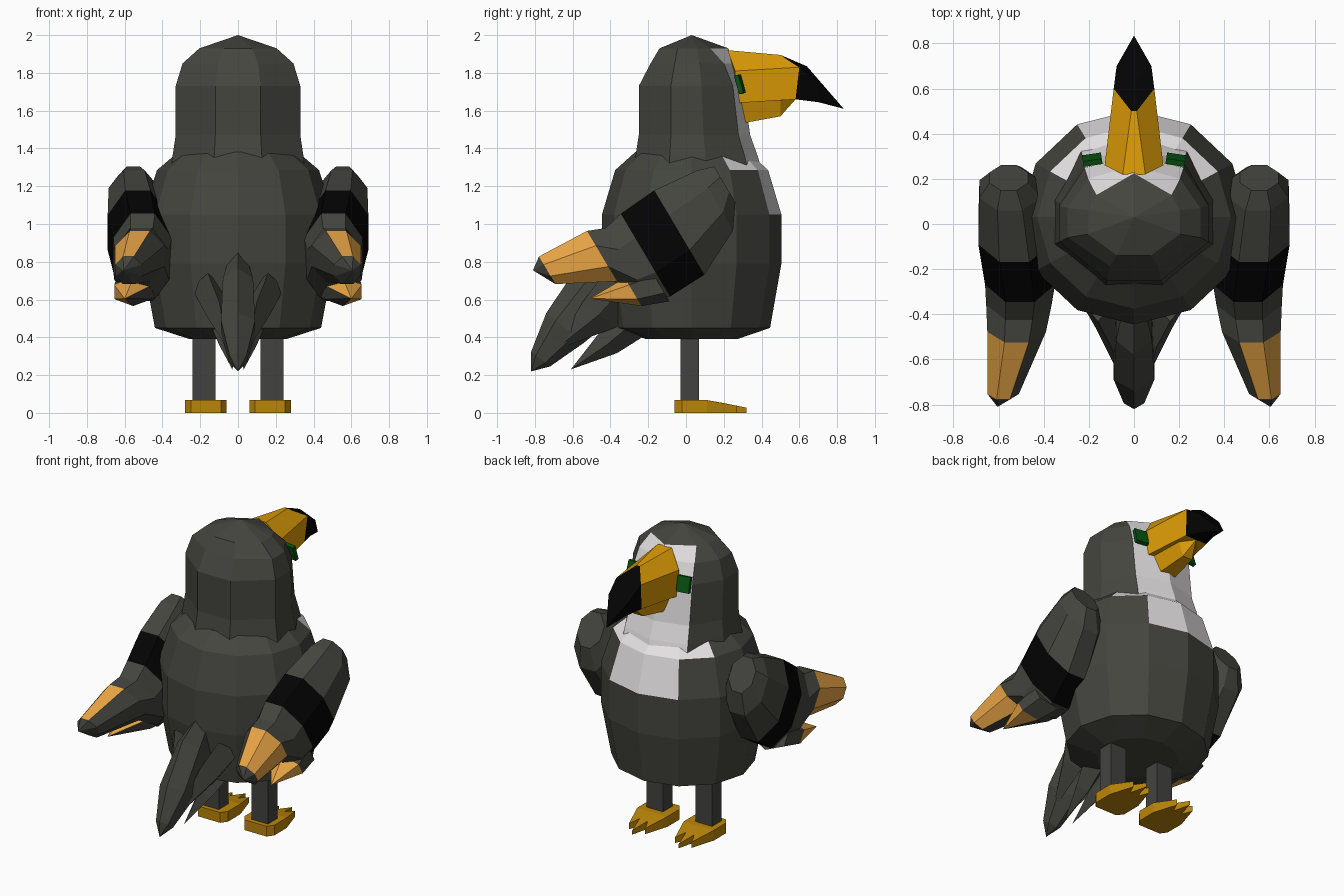
import bpy
import bmesh
from math import sin, cos, pi
from mathutils import Vector, Matrix

default_cube = bpy.data.objects.get("Cube")
if default_cube:
    bpy.data.objects.remove(default_cube, do_unlink=True)


def make_material(name, red, green, blue):
    material = bpy.data.materials.new(name)
    material.use_nodes = True
    color = (red, green, blue, 1)
    material.diffuse_color = color
    shader = material.node_tree.nodes["Principled BSDF"]
    shader.inputs["Base Color"].default_value = color
    shader.inputs["Roughness"].default_value = 1
    shader.inputs["Specular IOR Level"].default_value = 0
    return material


charcoal = make_material("charcoal feather", .058, .06, .049)
black = make_material("black", .001, .001, .001)
white = make_material("white feather", .78, .75, .76)
yellow = make_material("beak yellow", .72, .33, .002)
ochre = make_material("foot ochre", .5, .24, .003)
tan = make_material("tan feather", .8, .37, .06)
green = make_material("eye green", .002, .085, .005)
leg_gray = make_material("leg gray", .055, .055, .052)


def finish(name, bm, materials):
    bmesh.ops.recalc_face_normals(bm, faces=bm.faces)
    mesh = bpy.data.meshes.new(name)
    bm.to_mesh(mesh)
    bm.free()
    for material in materials:
        mesh.materials.append(material)
    obj = bpy.data.objects.new(name, mesh)
    bpy.context.collection.objects.link(obj)
    return obj


def skin(name, rings, materials, rule=lambda row, side: 0, tip=None):
    """Join rings of points with quads, cap the ends or close them to a tip."""
    bm = bmesh.new()
    loops = [[bm.verts.new(point) for point in ring] for ring in rings]
    count = len(loops[0])
    for row, (lower, upper) in enumerate(zip(loops, loops[1:])):
        for side in range(count):
            after = (side + 1) % count
            face = bm.faces.new((lower[side], lower[after], upper[after], upper[side]))
            face.material_index = rule(row, side)
    bm.faces.new(loops[0])
    if tip:
        point = bm.verts.new(tip)
        for side in range(count):
            face = bm.faces.new((loops[-1][side], loops[-1][(side + 1) % count], point))
            face.material_index = rule(len(loops) - 1, side)
    else:
        bm.faces.new(loops[-1]).material_index = rule(len(loops) - 1, 0)
    return finish(name, bm, materials)


def tube_rings(stations, up, sides, mirror=1, turn=0.5):
    """Rings across a limb: each station is x, y, z, half width, half height."""
    up = Vector(up).normalized()
    grow = 1 / cos(pi / sides) if turn else 1
    rings = []
    for x, y, z, width, height in stations:
        ring = []
        for step in range(sides):
            angle = 2 * pi * (step + turn) / sides
            point = Vector((x, y, z)) + up * (sin(angle) * height * grow)
            point.x = mirror * (point.x + cos(angle) * width * grow)
            ring.append(point)
        rings.append(ring)
    return rings


# Body: twelve-sided barrel with a white chest, wider at the collar
body_profile = [(.39, .24), (.45, .415), (.79, .475), (1.05, .475), (1.285, .405), (1.38, .3)]
body_rings = [[(r * 1.06 * sin(pi * k / 6), .03 + r * cos(pi * k / 6), z) for k in range(12)]
              for z, r in body_profile]
chest_sides = {3: (0, 11), 4: (0, 1, 10, 11)}
skin("body", body_rings, [charcoal, white],
     lambda row, side: int(side in chest_sides.get(row, ())))

# Head: nine-sided hood with a white face
half = [(0, .33), (.22, .27), (.33, .09), (.33, -.08), (.12, -.25)]
outline = half + [(-x, y) for x, y in reversed(half[1:])]
head_rings = []
for z, wide, front, back, notch in [(1.28, 1.08, 1.22, 1.15, 0), (1.36, 1.05, 1.15, 1.07, 0),
                                    (1.47, 1, 1.03, 1, 0), (1.73, 1, .92, 1, 0),
                                    (1.85, .89, .78, .75, .01), (1.93, .62, .68, .56, .055)]:
    ring = [Vector((x * wide, y * (front if y > 0 else back), z)) for x, y in outline]
    for corner in (ring[1], ring[-1]):
        corner.y -= notch
        corner.x *= 1 + notch * 4
    head_rings.append(ring)
skin("head", head_rings, [charcoal, white],
     lambda row, side: int(side in (0, 8) and row < 5), tip=(0, .03, 2))


# Beak: six-sided upper bill with a hooked black end, and a short lower jaw
def bill_ring(*rows):
    return [(x, y, z) for x, y, z in rows] + [(-x, y, z) for x, y, z in reversed(rows)]


skin("upper_beak", [
    bill_ring((.05, .22, 1.92), (.13, .26, 1.81), (.13, .26, 1.64)),
    bill_ring((.012, .5, 1.895), (.09, .6, 1.83), (.08, .58, 1.66)),
    bill_ring((.012, .64, 1.835), (.077, .7, 1.76), (.04, .7, 1.645))],
    [yellow, black], lambda row, side: int(row > 0), tip=(0, .835, 1.61))
skin("lower_beak", [
    bill_ring((.1, .26, 1.66), (.06, .28, 1.53)),
    bill_ring((.07, .5, 1.66), (.035, .5, 1.57))], [yellow], tip=(0, .58, 1.66))

# Tail: a tall ridged feather flanked and underlaid by smaller ones
tail_up = (0, -.78, .62)
skin("tail_feather", tube_rings([
    (0, -.31, .79, .045, .11), (0, -.45, .66, .08, .145), (0, -.64, .45, .09, .11),
    (0, -.77, .285, .045, .055)], tail_up, 6), [charcoal], tip=(0, -.82, .22))

for mirror, label in ((1, "left"), (-1, "right")):
    skin(label + "_side_tail_feather", tube_rings([
        (.16, -.33, .66, .085, .13), (.1, -.46, .52, .07, .11)],
        tail_up, 4, mirror, 0), [charcoal], tip=(mirror * .05, -.7, .33))
    skin(label + "_under_tail_feather", tube_rings([
        (.07, -.25, .5, .09, .1), (.05, -.42, .36, .05, .07)],
        tail_up, 4, mirror, 0), [charcoal], tip=(mirror * .03, -.61, .23))

    # Wing: banded arm ending in a large tan-backed finger
    wing_up = (0, -.51, .86)
    skin(label + "_wing", tube_rings([
        (.555, .205, 1.21, .085, .11), (.55, .155, 1.125, .135, .185),
        (.53, -.035, .955, .16, .26), (.505, -.215, .835, .155, .255),
        (.51, -.31, .785, .145, .225), (.52, -.445, .83, .13, .155),
        (.58, -.735, .755, .07, .085)],
        wing_up, 8, mirror), [charcoal, black, tan],
        lambda row, side: (1 if row == 2 else
                           2 if row == 5 and side in (0, 1, 6, 7) else 0),
        tip=(mirror * .605, -.81, .755))
    skin(label + "_wing_lower_finger", tube_rings([
        (.52, -.14, .68, .12, .09), (.555, -.28, .64, .1, .075)], wing_up, 6, mirror),
        [charcoal, tan], lambda row, side: int(row == 1 and side in (0, 1, 4, 5)),
        tip=(mirror * .6, -.51, .605))

    # Leg: square post
    bm = bmesh.new()
    bmesh.ops.create_cube(bm, size=1, matrix=Matrix.Translation((mirror * .18, .02, .25))
                          @ Matrix.Diagonal((.12, .1, .4, 1)))
    finish(label + "_leg", bm, [leg_gray])

    # Foot: flat sole with three toes sloping to the tips
    toes = [(0, .32), (.03, .2), (.06, .27), (.11, .11), (.11, -.02), (.08, -.06)]
    sole = toes + [(-x, y) for x, y in reversed(toes[1:])]
    bm = bmesh.new()
    bottom = [bm.verts.new((mirror * .17 + x, y, 0)) for x, y in sole]
    top = [bm.verts.new((mirror * .17 + x, y, min(.068, .068 - (y - .12) * .2)))
           for x, y in sole]
    bm.faces.new(bottom)
    bm.faces.new(top)
    for k in range(len(sole)):
        after = (k + 1) % len(sole)
        bm.faces.new((bottom[k], bottom[after], top[after], top[k]))
    bmesh.ops.triangulate(bm, faces=[face for face in bm.faces if len(face.verts) > 4])
    finish(label + "_foot", bm, [ochre])

    # Eye: small tilted block beside the beak
    bm = bmesh.new()
    bmesh.ops.create_cube(bm, size=1, matrix=Matrix.Translation((mirror * .185, .285, 1.74))
                          @ Matrix.Rotation(-mirror * .15, 4, 'Z')
                          @ Matrix.Rotation(.28, 4, 'X') @ Matrix.Diagonal((.085, .025, .1, 1)))
    finish(label + "_eye", bm, [green])
